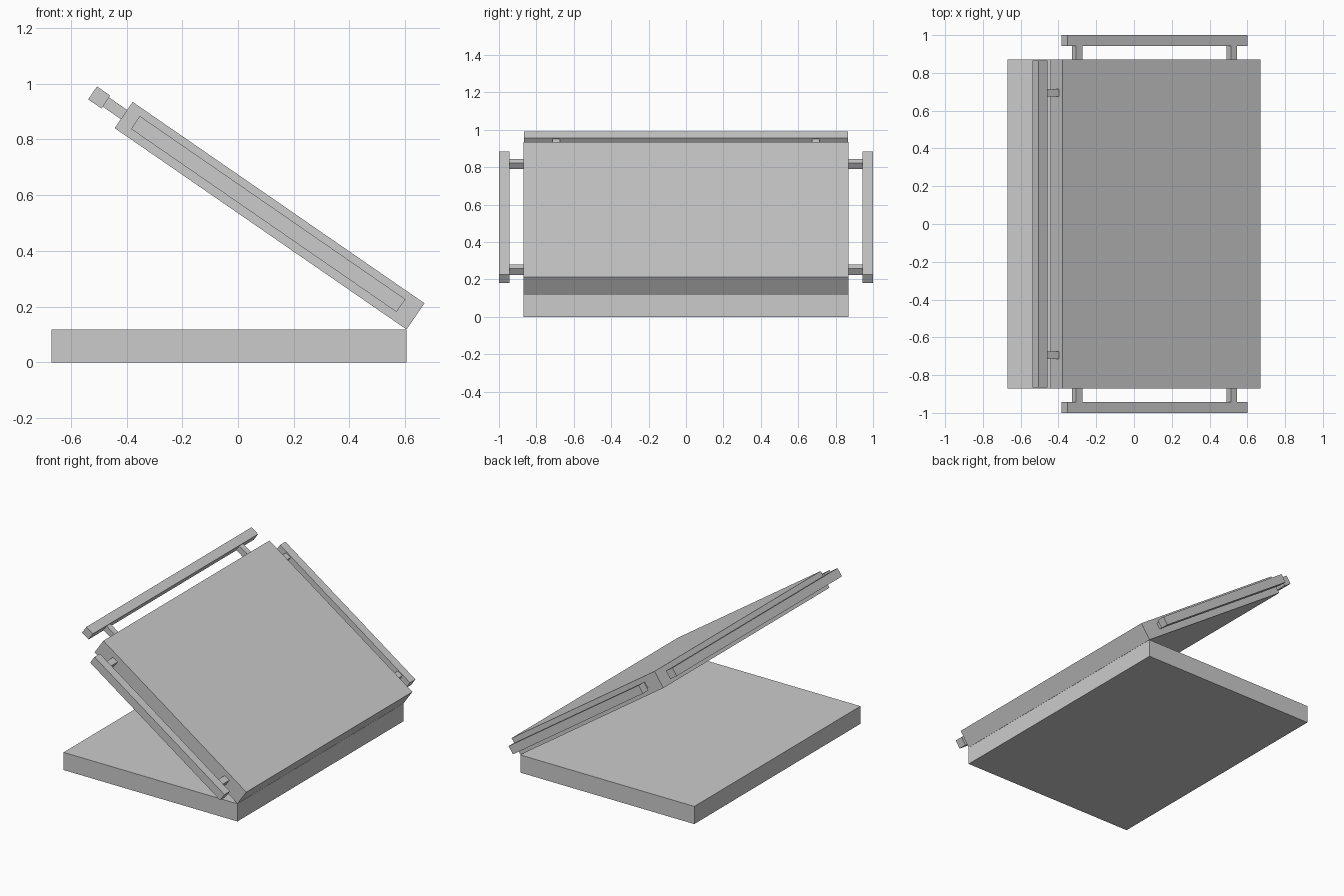
import bpy, math
from mathutils import Matrix

if "Cube" in bpy.data.objects:
    bpy.data.objects.remove(bpy.data.objects["Cube"])

# Hinge frame: local -x runs up the lid, local z is the lid's outer normal
HINGE = Matrix.Translation((0.605, 0, 0.118)) @ Matrix.Rotation(math.radians(34.6), 4, 'Y')


def box(name, lo, hi, frame=Matrix()):
    """Flat-faced box between two corners, placed in the given frame."""
    bpy.ops.mesh.primitive_cube_add(size=1)
    ob = bpy.context.object
    ob.name = name
    size = [h - l for l, h in zip(lo, hi)]
    mid = [(h + l) / 2 for l, h in zip(lo, hi)]
    ob.data.transform(Matrix.Translation(mid) @ Matrix.Diagonal((*size, 1)))
    ob.matrix_world = frame
    return ob


# Base slab and tilted lid
box("base", (-0.67, -0.87, 0), (0.605, 0.87, 0.117))
box("lid", (-1.273, -0.87, 0), (0, 0.87, 0.114), HINGE)

# Rail along the lid's free edge
box("top_rail", (-1.41, -0.865, 0.031), (-1.352, 0.865, 0.087), HINGE)

for side, s in (("front", -1), ("back", 1)):
    # Post joining the top rail to the lid
    y = s * 0.695
    box(f"top_post_{side}", (-1.36, y - 0.02, 0.039), (-1.265, y + 0.02, 0.079), HINGE)

    # Side rail with its two posts
    y0, y1 = sorted((s * 0.943, s * 1.0))
    box(f"side_rail_{side}", (-1.223, y0, 0.031), (-0.065, y1, 0.087), HINGE)
    y0, y1 = sorted((s * 0.865, s * 0.95))
    for end, u in (("lower", 0.148), ("upper", 1.143)):
        box(f"side_post_{side}_{end}", (-u - 0.02, y0, 0.041), (-u + 0.02, y1, 0.081), HINGE)
